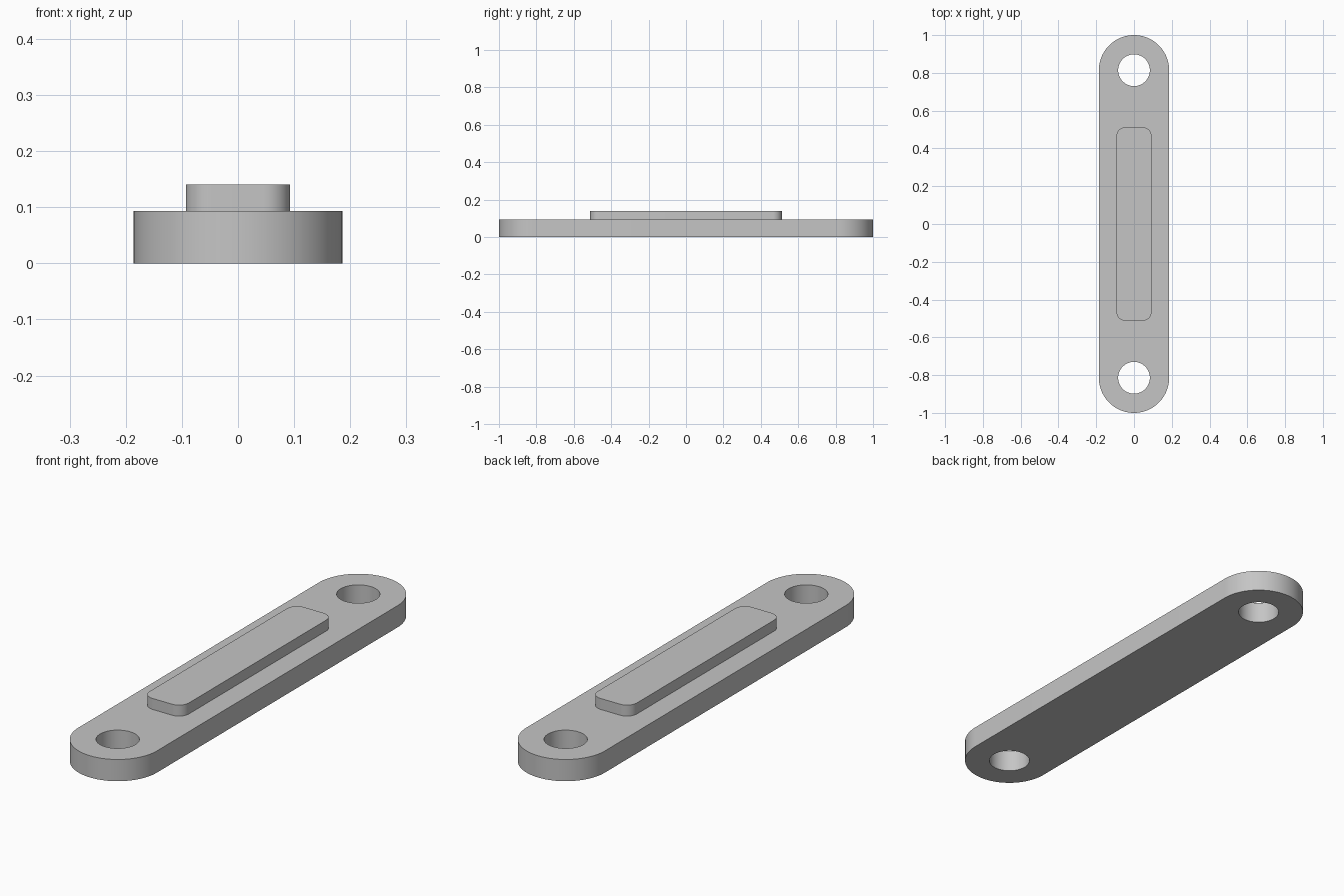
import bpy
import bmesh
from math import cos, sin, pi, radians

if "Cube" in bpy.data.objects:
    bpy.data.objects.remove(bpy.data.objects["Cube"], do_unlink=True)

HALF_WIDTH = 0.186
PLATE_TOP = 0.093
HOLE_Y = 1 - HALF_WIDTH
HOLE_RADIUS = 0.084

grey = bpy.data.materials.new("plain grey")
grey.use_nodes = True
colour = (0.56, 0.56, 0.56, 1)
grey.diffuse_color = colour
grey.node_tree.nodes["Principled BSDF"].inputs["Base Color"].default_value = colour


def rounded_slab(name, half_x, half_y, radius, z0, z1, steps=16):
    """Upright prism with a rounded rectangular outline."""
    bm = bmesh.new()
    corners = ((1, 1), (-1, 1), (-1, -1), (1, -1))
    verts = []
    for i, (sx, sy) in enumerate(corners):
        for k in range(steps + 1):
            a = (i + k / steps) * pi / 2
            x = sx * (half_x - radius) + radius * cos(a)
            y = sy * (half_y - radius) + radius * sin(a)
            verts.append(bm.verts.new((x, y, z0)))
    bmesh.ops.remove_doubles(bm, verts=verts, dist=1e-5)
    base = bm.faces.new(list(bm.verts))
    top = bmesh.ops.extrude_face_region(bm, geom=[base])["geom"]
    bmesh.ops.translate(bm, vec=(0, 0, z1 - z0),
                        verts=[g for g in top if isinstance(g, bmesh.types.BMVert)])
    bmesh.ops.recalc_face_normals(bm, faces=bm.faces)
    mesh = bpy.data.meshes.new(name)
    bm.to_mesh(mesh)
    bm.free()
    mesh.materials.append(grey)
    obj = bpy.data.objects.new(name, mesh)
    bpy.context.collection.objects.link(obj)
    return obj


def activate(obj):
    bpy.ops.object.select_all(action="DESELECT")
    obj.select_set(True)
    bpy.context.view_layer.objects.active = obj


# Flat bar with full-round ends, and the raised pad along its middle
plate = rounded_slab("link_plate", HALF_WIDTH, 1, HALF_WIDTH, 0, PLATE_TOP, 24)
pad = rounded_slab("raised_pad", 0.093, 0.512, 0.047, PLATE_TOP - 0.01, 0.14)

# Through holes, concentric with the round ends
for side in (-1, 1):
    bpy.ops.mesh.primitive_cylinder_add(vertices=64, radius=HOLE_RADIUS, depth=0.4,
                                        location=(0, side * HOLE_Y, PLATE_TOP / 2))
    cutter = bpy.context.object
    cutter.name = "hole_cutter"
    cutter.hide_render = True
    cutter.data.materials.append(grey)
    activate(plate)
    cut = plate.modifiers.new("hole", "BOOLEAN")
    cut.operation = "DIFFERENCE"
    cut.solver = "EXACT"
    cut.object = cutter
    bpy.ops.object.modifier_apply(modifier=cut.name)
    bpy.data.objects.remove(cutter, do_unlink=True)

for part in (plate, pad):
    activate(part)
    bpy.ops.object.shade_smooth_by_angle(angle=radians(30))
